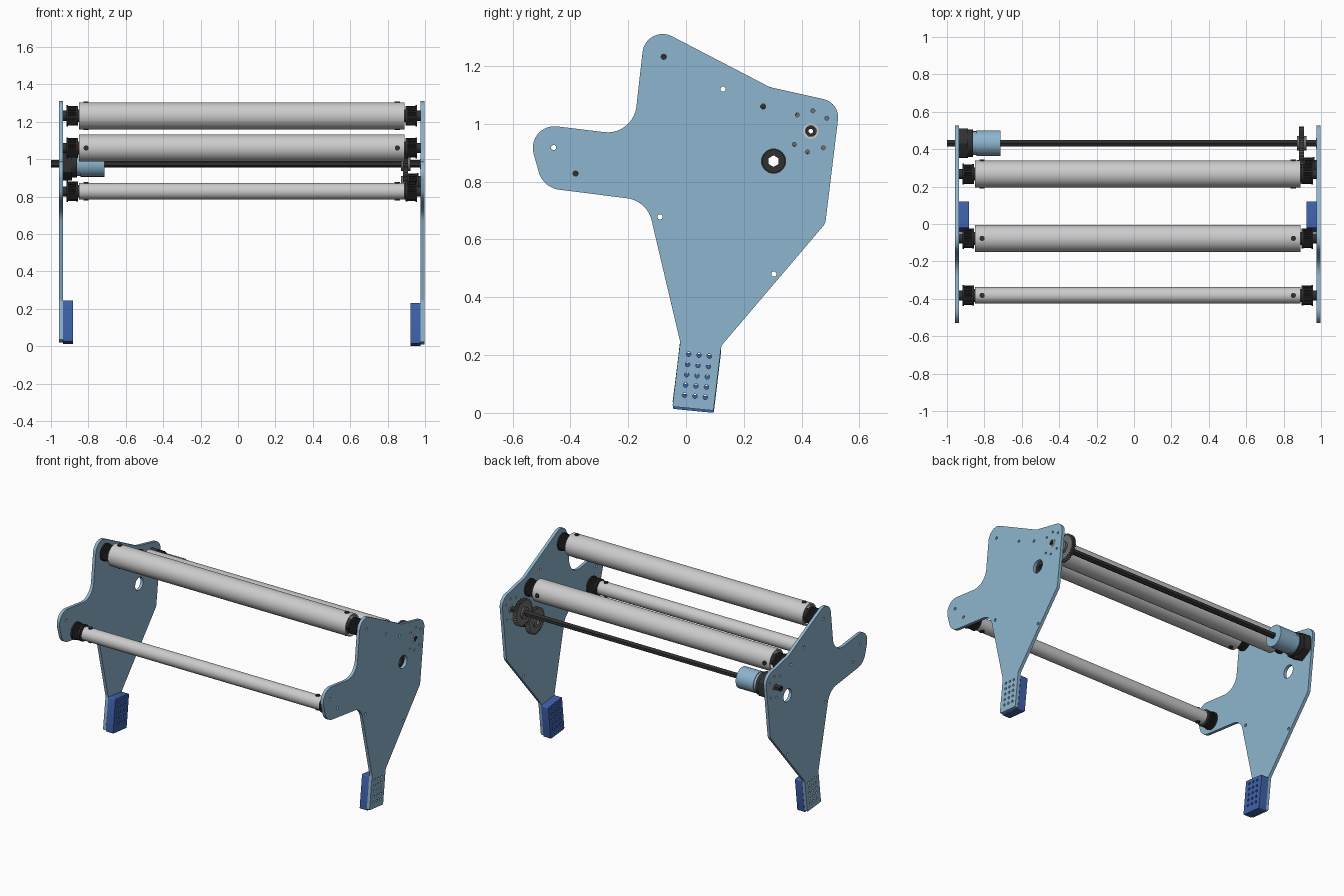
import bpy, bmesh
from math import sin, cos, pi
from mathutils import Vector, Matrix

if "Cube" in bpy.data.objects:
    bpy.data.objects.remove(bpy.data.objects["Cube"])

MID = 0.02                      # mirror plane between the two side plates
TO_X = Matrix(((0, 0, 1, 0), (1, 0, 0, 0), (0, 1, 0, 0), (0, 0, 0, 1)))


def material(name, rgb):
    m = bpy.data.materials.new(name)
    m.diffuse_color = (*rgb, 1)
    m.use_nodes = True
    m.node_tree.nodes["Principled BSDF"].inputs["Base Color"].default_value = m.diffuse_color
    return m


LIGHT = material("light_blue", (0.27, 0.46, 0.62))
BLUE = material("blue", (0.05, 0.12, 0.40))
BLACK = material("black", (0.03, 0.03, 0.03))
GREY = material("gear_grey", (0.16, 0.16, 0.16))


# 2D loops in the (y, z) plane
def circle(c, r, n=32, a0=0.0):
    return [(c[0] + r * cos(a0 + 2 * pi * i / n), c[1] + r * sin(a0 + 2 * pi * i / n)) for i in range(n)]


def hexagon(c, r):
    return circle(c, r, 6, pi / 2)


def toothed(c, r_in, r_out, n):
    pts = []
    for i in range(n):
        for f, r in ((0, r_in), (0.3, r_in), (0.48, r_out), (0.82, r_out)):
            a = 2 * pi * (i + f) / n
            pts.append((c[0] + r * cos(a), c[1] + r * sin(a)))
    return pts


def rounded(corners, n=10):
    """Polygon of (y, z, radius) corners with each corner filleted."""
    out = []
    for i, (y, z, r) in enumerate(corners):
        p = Vector((y, z))
        a = (Vector(corners[i - 1][:2]) - p).normalized()
        b = (Vector(corners[(i + 1) % len(corners)][:2]) - p).normalized()
        half = a.angle(b) / 2
        t = r / (sin(half) / cos(half))
        centre = p + (a + b).normalized() * (r / sin(half))
        v0, v1 = p + a * t - centre, p + b * t - centre
        sweep = pi - 2 * half
        for k in range(n + 1):
            s = k / n
            v = (v0 * sin((1 - s) * sweep) + v1 * sin(s * sweep)) / sin(sweep)
            out.append(tuple(centre + v))
    return out


def build(name, sections, mat=None):
    """One object from slabs (outer loop, hole loops, x0, x1) extruded along x."""
    bm = bmesh.new()
    for outer, holes, x0, x1 in sections:
        cu = bpy.data.curves.new("tmp", "CURVE")
        cu.dimensions, cu.fill_mode = "2D", "BOTH"
        cu.extrude = abs(x1 - x0) / 2
        for loop in [outer] + holes:
            sp = cu.splines.new("POLY")
            sp.points.add(len(loop) - 1)
            for q, (y, z) in zip(sp.points, loop):
                q.co = (y, z, 0, 1)
            sp.use_cyclic_u = True
        tmp = bpy.data.objects.new("tmp", cu)
        bpy.context.collection.objects.link(tmp)
        dg = bpy.context.evaluated_depsgraph_get()
        me = bpy.data.meshes.new_from_object(tmp.evaluated_get(dg))
        me.transform(Matrix.Translation(((x0 + x1) / 2, 0, 0)) @ TO_X)
        part = bmesh.new()
        part.from_mesh(me)
        bmesh.ops.remove_doubles(part, verts=part.verts, dist=1e-5)
        bmesh.ops.recalc_face_normals(part, faces=part.faces)
        part.to_mesh(me)
        part.free()
        bm.from_mesh(me)
        bpy.data.objects.remove(tmp)
        bpy.data.curves.remove(cu)
        bpy.data.meshes.remove(me)
    mesh = bpy.data.meshes.new(name)
    bm.to_mesh(mesh)
    bm.free()
    ob = bpy.data.objects.new(name, mesh)
    bpy.context.collection.objects.link(ob)
    if mat:
        mesh.materials.append(mat)
    bpy.ops.object.select_all(action="DESELECT")
    ob.select_set(True)
    bpy.context.view_layer.objects.active = ob
    bpy.ops.object.shade_smooth_by_angle(angle=0.5)
    return ob


SHAFT = (0.432, 0.975)
IDLER = (0.303, 0.871)
TOP, REAR, FRONT = (-0.077, 1.232), (0.267, 1.060), (-0.382, 0.828)


def plate_outline(dz):
    return rounded([
        (-0.047, 0.022 + dz, .006), (0.095, 0.008 + dz, .006), (0.122, 0.232, .03),
        (0.482, 0.655, .04), (0.533, 1.073, .065), (0.29, 1.127, .06),
        (-0.139, 1.350, .07), (-0.183, 0.959, .10), (-0.558, 1.005, .075),
        (-0.494, 0.779, .085), (-0.135, 0.734, .10), (-0.02, 0.245, .03)])


def foot_holes(dz):
    return [circle((0.009 + 0.036 * c - 0.0035 * r, 0.203 + dz - 0.0035 * c - 0.0355 * r), 0.008, 12)
            for c in range(3) for r in range(5)]


SMALL = [(0.385, 1.031), (0.439, 1.045), (0.487, 1.019), (0.475, 0.917), (0.42, 0.903), (0.375, 0.929)]
BOLTS = [TOP, (0.128, 1.12), REAR, (-0.458, 0.918), FRONT, (-0.09, 0.678), (0.304, 0.48)]

# side plates and foot blocks
for side, s, dz in (("left", -1, 0.012), ("right", 1, 0.0)):
    holes = [circle(c, 0.007, 12) for c in SMALL] + [circle(c, 0.009, 16) for c in BOLTS]
    holes += [circle(SHAFT, 0.027), circle(IDLER, 0.042)] + foot_holes(dz)
    inner, outer = MID + s * 0.956, MID + s * 0.976
    build(side + "_plate", [(plate_outline(dz), holes, inner, outer)], LIGHT)
    block = rounded([(-0.046, 0.014 + dz, .006), (0.096, 0.0 + dz, .006),
                     (0.122, 0.216 + dz, .006), (-0.021, 0.233 + dz, .006)], 4)
    build(side + "_foot_block", [(block, foot_holes(dz), inner - s * 0.053, inner)], BLUE)
    # shaft bearing in the plate
    build(side + "_bearing", [(circle(SHAFT, 0.027), [circle(SHAFT, 0.019)],
                               inner - s * 0.004, outer + s * 0.002)])


def pulley(name, c, s, bore):
    """Toothed pulley with two flanges and a spacer against the plate."""
    x = lambda d: MID + s * d
    build(name, [(circle(c, 0.027), [bore], x(0.938), x(0.956)),
                 (circle(c, 0.057, 40), [bore], x(0.930), x(0.938)),
                 (toothed(c, 0.047, 0.052, 32), [bore], x(0.885), x(0.930)),
                 (circle(c, 0.053, 40), [bore], x(0.876), x(0.885)),
                 (circle(c, 0.034), [bore], x(0.82), x(0.876))], BLACK)


# rollers with end pulleys and through bolts
for name, c, r, upright in (("top", TOP, 0.072, True), ("rear", REAR, 0.072, False), ("front", FRONT, 0.044, True)):
    build(name + "_roller", [(circle(c, r, 64), [circle(c, r - 0.009, 64)], MID - 0.87, MID + 0.87)])
    for side, s in (("left", -1), ("right", 1)):
        pulley(f"{name}_{side}_pulley", c, s, circle(c, 0.010, 16))
        bpy.ops.mesh.primitive_cylinder_add(vertices=20, radius=0.014, depth=2 * r + 0.01,
                                            location=(MID + s * 0.832, *c),
                                            rotation=(0 if upright else pi / 2, 0, 0))
        bolt = bpy.context.object
        bolt.name = f"{name}_{side}_bolt"
        bolt.data.materials.append(BLACK)
        bpy.ops.object.shade_smooth_by_angle(angle=0.5)

# hexagonal drive shaft
build("drive_shaft", [(hexagon(SHAFT, 0.0195), [circle(SHAFT, 0.008, 16)], -1.0, 0.995)], BLACK)

# clutch and motor housing at the left end of the shaft
bore = hexagon(SHAFT, 0.0195)


def lobed(r):
    return rounded([(y, z, 0.012) for y, z in hexagon(SHAFT, r)], 5)


build("clutch_flange", [(lobed(0.090), [bore], -0.936, -0.888),
                        (circle(SHAFT, 0.074, 48), [bore], -0.888, -0.862)], BLACK)
build("motor_housing", [(circle(SHAFT, 0.064, 48), [bore], -0.862, -0.842),
                        (circle(SHAFT, 0.069, 48), [bore], -0.842, -0.714)], LIGHT)

# meshing gear pair at the right end
build("drive_gear", [(toothed(SHAFT, 0.077, 0.088, 36), [bore], 0.882, 0.908),
                     (circle(SHAFT, 0.038), [bore], 0.872, 0.922)], GREY)
hex_bore = hexagon(IDLER, 0.02)
build("idler_gear", [(toothed(IDLER, 0.075, 0.086, 36), [hex_bore], 0.882, 0.908),
                     (circle(IDLER, 0.038), [hex_bore], 0.872, 0.882)], GREY)
build("idler_pulley", [(circle(IDLER, 0.053, 40), [hex_bore], 0.908, 0.914),
                       (toothed(IDLER, 0.047, 0.052, 32), [hex_bore], 0.914, 0.956),
                       (circle(IDLER, 0.056, 40), [hex_bore], 0.956, 0.964),
                       (circle(IDLER, 0.040), [hex_bore], 0.964, 0.978)], BLACK)
